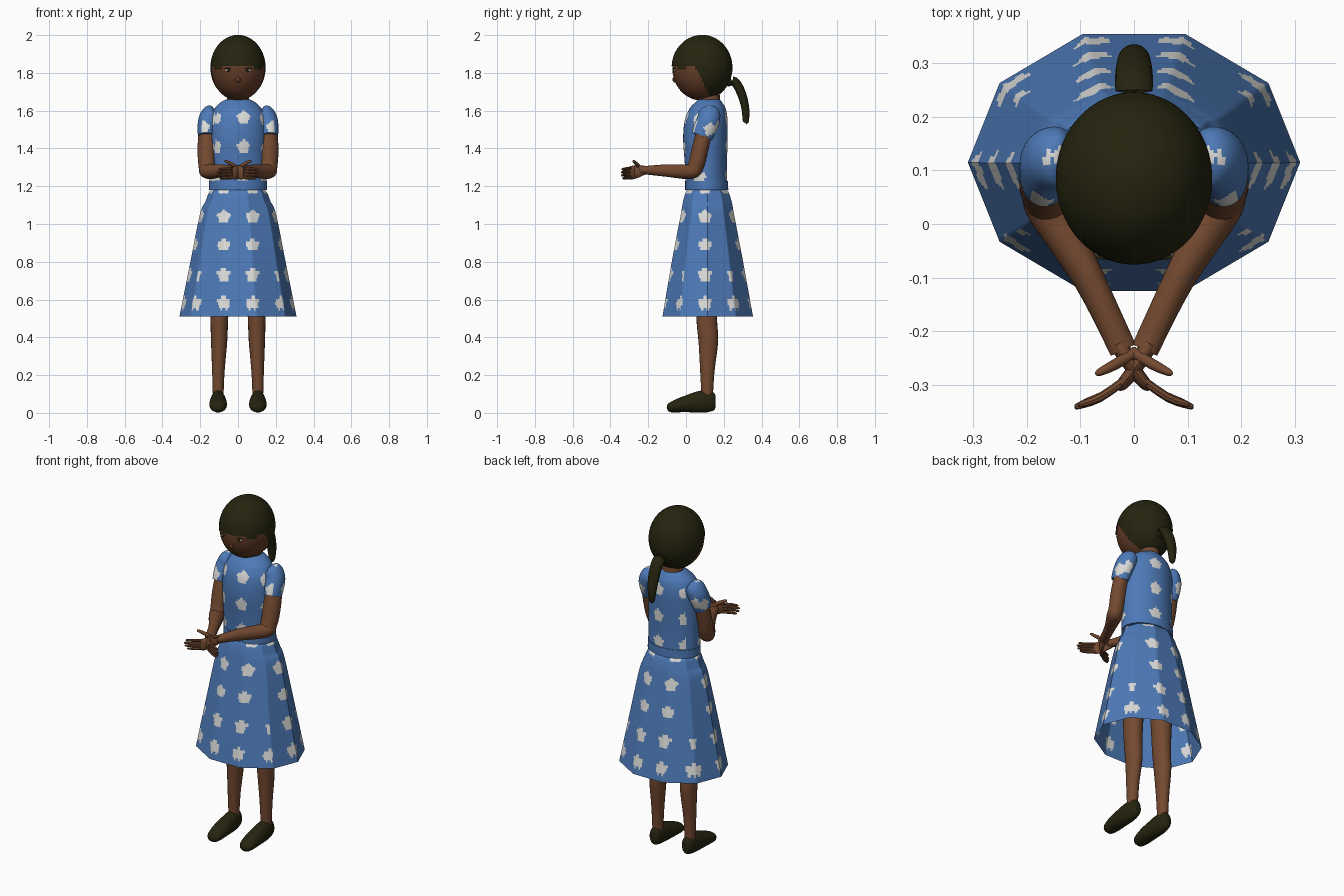
import bpy, bmesh, math
from mathutils import Vector as V

if "Cube" in bpy.data.objects:
    bpy.data.objects.remove(bpy.data.objects["Cube"])

def mat(name, rgb):
    m = bpy.data.materials.new(name)
    m.diffuse_color = (*rgb, 1)
    m.use_nodes = True
    m.node_tree.nodes["Principled BSDF"].inputs["Base Color"].default_value = m.diffuse_color
    return m

SKIN = mat("brown skin", (.175, .068, .030))
FACE = mat("face skin", (.125, .045, .020))
HAIR = mat("dark hair and shoes", (.019, .018, .005))
BLUE = mat("blue cloth", (.075, .195, .48))
WHITE = mat("white", (.72, .72, .70))
LIP = mat("lips", (.13, .035, .022))

X, Y, Z = V((1, 0, 0)), V((0, 1, 0)), V((0, 0, 1))

def resample(rows, n):
    """Catmull-Rom through rows of numbers."""
    out, k = [], len(rows)
    for i in range(k - 1):
        a, b, c, d = rows[max(i-1, 0)], rows[i], rows[i+1], rows[min(i+2, k-1)]
        for j in range(n):
            t = j / n
            out.append([.5 * (2*q + (r-p)*t + (2*p-5*q+4*r-s)*t*t + (3*q-p-3*r+s)*t**3)
                        for p, q, r, s in zip(a, b, c, d)])
    return out + [list(rows[-1])]

def circle(n, sides=0):
    """Unit circle, or a polygon with n points spread along its sides."""
    if not sides:
        return [(math.cos(2*math.pi*i/n), math.sin(2*math.pi*i/n)) for i in range(n)]
    pts, m = [], n // sides
    corner = circle(sides)
    for s in range(sides):
        a, b = corner[s], corner[(s+1) % sides]
        pts += [(a[0]+(b[0]-a[0])*j/m, a[1]+(b[1]-a[1])*j/m) for j in range(m)]
    return pts

def finish(bm, name, mats, mirror=False, angle=40):
    me = bpy.data.meshes.new(name)
    bmesh.ops.recalc_face_normals(bm, faces=bm.faces)
    bm.to_mesh(me)
    bm.free()
    for m in mats:
        me.materials.append(m)
    ob = bpy.data.objects.new(name, me)
    bpy.context.collection.objects.link(ob)
    if mirror:
        ob.modifiers.new("mirror", 'MIRROR')
    bpy.ops.object.select_all(action='DESELECT')
    ob.select_set(True)
    bpy.context.view_layer.objects.active = ob
    bpy.ops.object.shade_smooth_by_angle(angle=math.radians(angle))
    return ob

def loft(name, rings, mats, n=24, sides=0, caps=True, mirror=False, dots=None):
    """Skin over rings of (centre, u axis, v axis)."""
    bm = bmesh.new()
    sec = circle(n, sides)
    loops = [[bm.verts.new(c + u*a + v*b) for a, b in sec] for c, u, v in rings]
    for p, q in zip(loops, loops[1:]):
        for i in range(n):
            bm.faces.new((p[i], p[(i+1) % n], q[(i+1) % n], q[i]))
    if caps:
        bm.faces.new(loops[0][::-1])
        bm.faces.new(loops[-1])
    if dots:
        paint_dots(bm, *dots)
    return finish(bm, name, mats, mirror)

def paint_dots(bm, fx, fz, sy, sz):
    """White flower dots on a grid, projected from the front or the side."""
    step = .153
    bm.normal_update()
    for f in bm.faces:
        c = f.calc_center_median()
        if len(f.verts) > 4:
            continue
        a, b = (c.x-fx, c.z-fz) if abs(f.normal.y) > abs(f.normal.x) else (c.y-sy, c.z-sz)
        a, b = a - step*round(a/step), b - step*round(b/step)
        if math.hypot(a, b) < .033 * (1 + .12*math.cos(5*math.atan2(a, b))):
            f.material_index = 1

def tube(name, rows, mats, n=20, steps=6, ref=Y, **kw):
    """Tube through rows of x, y, z, half width, half height."""
    rows = resample(rows, steps)
    pts = [V(r[:3]) for r in rows]
    rings = []
    for i, r in enumerate(rows):
        t = (pts[min(i+1, len(pts)-1)] - pts[max(i-1, 0)]).normalized()
        u = t.cross(ref).normalized()
        rings.append((pts[i], u*r[3], u.cross(t)*r[4]))
    return loft(name, rings, mats, n, **kw)

def body(name, rows, steps, **kw):
    """Upright loft through rows of z, half width, front y, back y."""
    rings = [(V((0, (r[2]+r[3])/2, r[0])), X*r[1], Y*((r[3]-r[2])/2))
             for r in resample(rows, steps)]
    return loft(name, rings, [BLUE, WHITE], **kw)

def ball(name, centre, size, mats, mirror=False, drop=None, seg=24):
    bm = bmesh.new()
    bmesh.ops.create_uvsphere(bm, u_segments=seg, v_segments=seg*3//4, radius=1)
    for v in bm.verts:
        v.co = V([c + s*q for c, s, q in zip(centre, size, v.co)])
    if drop:
        bmesh.ops.delete(bm, geom=[f for f in bm.faces if drop(f.calc_center_median())],
                         context='FACES')
    return finish(bm, name, mats, mirror)

# dress
body("bodice", [(1.18, .15, 0, .22), (1.3, .15, -.005, .217), (1.45, .152, -.015, .22),
                (1.55, .148, -.006, .22), (1.61, .125, .018, .21),
                (1.645, .09, .05, .19), (1.66, .06, .065, .178)],
     10, n=120, dots=(.03, 1.41, .07, 1.247))
body("waistband", [(1.18, .153, -.004, .224), (1.228, .153, -.004, .222)], 2, n=48)
body("skirt", [(1.19, .125, .01, .21), (1.17, .152, -.006, .23), (1.12, .172, -.022, .248),
               (1.05, .202, -.035, .262), (.8, .252, -.085, .312), (.51, .31, -.137, .367)],
     18, n=200, sides=10, caps=False, dots=(.077, .58, .1, .58))
tube("puff_sleeve", [(.125, .125, 1.605, .02, .03), (.14, .125, 1.592, .045, .055),
                     (.158, .118, 1.55, .052, .06), (.166, .098, 1.5, .048, .06),
                     (.168, .085, 1.465, .044, .056)],
     [BLUE, WHITE], n=40, steps=8, mirror=True, dots=(.185, 1.51, .13, 1.5))

# arms and crossed hands
tube("arm", [(.163, .11, 1.54, .04, .045), (.168, .075, 1.40, .042, .048),
             (.165, .052, 1.31, .042, .045), (.155, .022, 1.278, .04, .042),
             (.083, -.105, 1.283, .033, .029), (.02, -.235, 1.285, .02, .026)],
     [SKIN], steps=8, ref=V((.8, .5, .1)), mirror=True)
tube("palm", [(.03, -.22, 1.285, .018, .024), (.008, -.26, 1.278, .014, .034),
              (-.018, -.295, 1.27, .012, .035), (-.03, -.305, 1.27, .008, .028)],
     [SKIN], n=16, ref=Z, mirror=True)
for i in range(4):
    z = 1.294 - i*.016
    reach = (.92, 1, .97, .85)[i]
    tube("finger", [(-.015, -.29, z, .008, .008), (-.015-.05*reach, -.29-.035*reach, z-.002, .008, .008),
                    (-.015-.09*reach, -.29-.05*reach, z-.004, .006, .006),
                    (-.015-.096*reach, -.29-.052*reach, z-.004, .002, .002)],
         [SKIN], n=8, steps=3, ref=Z, mirror=True)
tube("thumb", [(.005, -.238, 1.292, .01, .01), (-.035, -.262, 1.318, .01, .01),
               (-.065, -.277, 1.332, .007, .007), (-.072, -.28, 1.334, .002, .002)],
     [SKIN], n=10, steps=3, ref=Z, mirror=True)

# legs and shoes
tube("leg", [(.09, .11, 1.05, .07, .08), (.097, .11, .7, .056, .062), (.099, .11, .5, .047, .055),
             (.1, .118, .38, .043, .052), (.104, .113, .22, .033, .038), (.105, .112, .08, .028, .03)],
     [SKIN], mirror=True)
tube("shoe", [(.105, .157, .06, .012, .025), (.105, .145, .06, .03, .048), (.105, .09, .06, .04, .059),
              (.105, 0, .047, .047, .044), (.105, -.06, .034, .043, .032),
              (.105, -.09, .025, .03, .022), (.105, -.1, .022, .008, .008)],
     [HAIR], ref=Z, mirror=True)

# neck, head and hair
tube("neck", [(0, .125, 1.62, .062, .058), (0, .118, 1.72, .055, .058)], [SKIN], steps=2)
ball("head", (0, .083, 1.822), (.141, .155, .168), [FACE], seg=48)

def face_opening(c):
    fringe = 1.84 - (.025 if .085 < abs(c.x) < .125 else 0)
    return c.z < fringe and c.y < .05 + (1.83 - c.z) * .5

ball("hair_cap", (0, .085, 1.828), (.146, .161, .173), [HAIR], drop=face_opening, seg=80)
tube("ponytail", [(0, .215, 1.745, .03, .02), (0, .255, 1.755, .035, .024), (0, .29, 1.70, .034, .024),
                  (0, .313, 1.62, .028, .021), (0, .317, 1.545, .016, .016), (0, .316, 1.538, .006, .006)],
     [HAIR], ref=Y)

# facial features
ball("eye_white", (.05, -.059, 1.814), (.018, .005, .007), [WHITE], True, seg=16)
ball("pupil", (.05, -.062, 1.814), (.008, .005, .007), [HAIR], True, seg=12)
ball("eyelash", (.05, -.061, 1.823), (.022, .006, .003), [HAIR], True, seg=12)
ball("nose", (0, -.058, 1.765), (.014, .014, .016), [FACE], seg=16)
ball("mouth", (0, -.024, 1.71), (.03, .008, .008), [LIP], seg=16)
